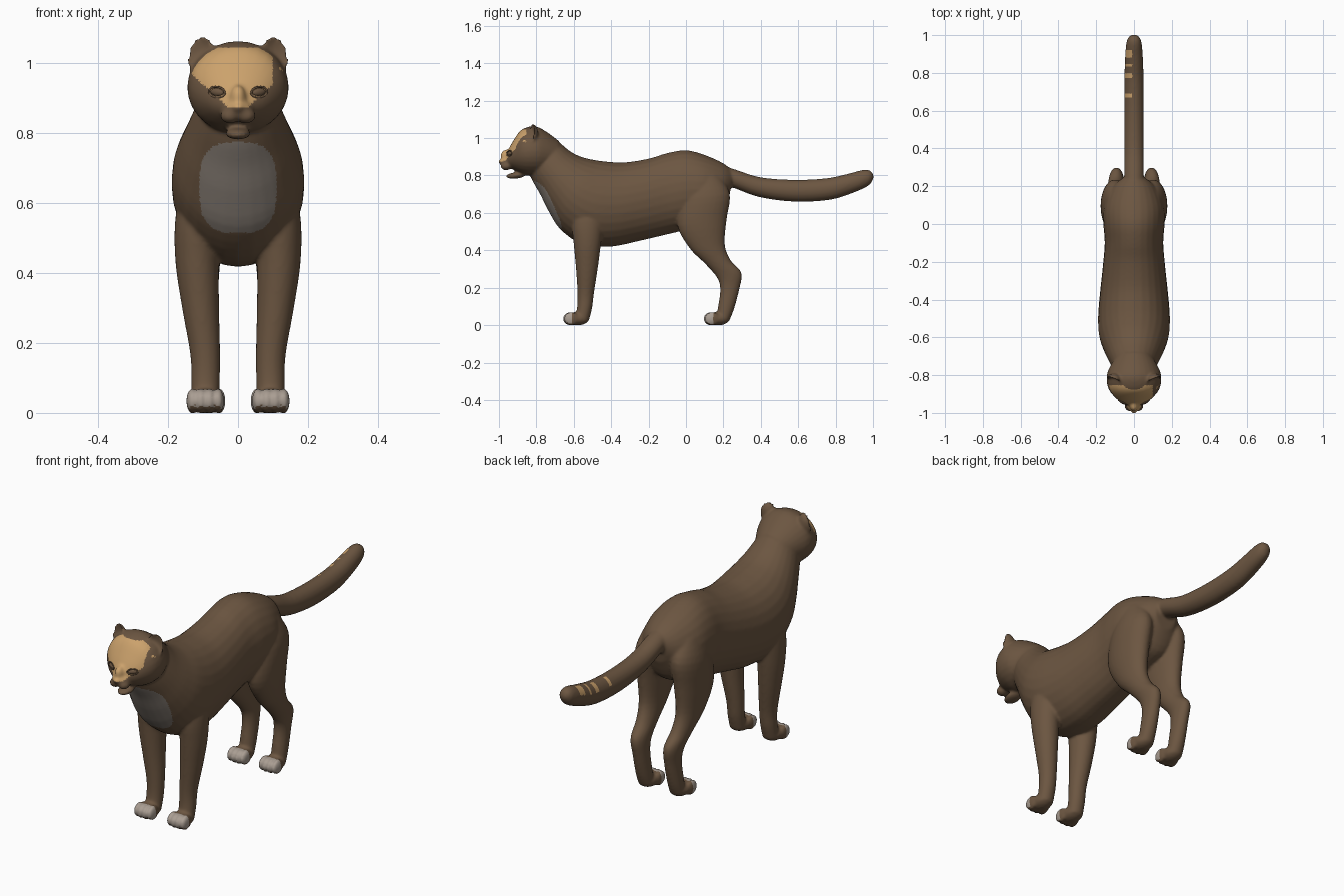
import bpy, bmesh, math
from mathutils import Vector, Matrix
from mathutils.bvhtree import BVHTree

cube = bpy.data.objects.get("Cube")
if cube:
    bpy.data.objects.remove(cube)


def material(name, rgb):
    m = bpy.data.materials.new(name)
    m.use_nodes = True
    m.diffuse_color = (*rgb, 1)
    m.node_tree.nodes["Principled BSDF"].inputs["Base Color"].default_value = (*rgb, 1)
    return m


brown = material("brown fur", (0.150, 0.093, 0.053))
tan = material("tan fur", (0.60, 0.36, 0.15))
grey = material("grey chest fur", (0.24, 0.205, 0.175))
pale = material("pale toe fur", (0.40, 0.34, 0.29))


def catmull(rings, steps=4):
    """Smooth a list of ring tuples with a Catmull-Rom curve."""
    out = []
    for i in range(len(rings) - 1):
        quad = [rings[max(i - 1, 0)], rings[i], rings[i + 1], rings[min(i + 2, len(rings) - 1)]]
        for s in range(steps):
            t = s / steps
            out.append([b + 0.5 * t * (c - a + t * (2 * a - 5 * b + 4 * c - d + t * (3 * (b - c) + d - a)))
                        for a, b, c, d in zip(*quad)])
    return out + [list(rings[-1])]


def loft(bm, rings, sides=28):
    """Skin ellipses; each ring is (y1, z1, y2, z2, half width, centre x)."""
    loops = []
    for y1, z1, y2, z2, w, x in catmull(rings):
        mid, arm = Vector((x, (y1 + y2) / 2, (z1 + z2) / 2)), Vector((0, (y1 - y2) / 2, (z1 - z2) / 2))
        angles = [math.tau * k / sides for k in range(sides)]
        loops.append([bm.verts.new(mid + arm * math.cos(a) + Vector((w * math.sin(a), 0, 0))) for a in angles])
    for p, q in zip(loops, loops[1:]):
        for k in range(sides):
            n = (k + 1) % sides
            bm.faces.new((p[k], p[n], q[n], q[k]))
    bm.faces.new(loops[0])
    bm.faces.new(loops[-1][::-1])


def blob(bm, centre, radii, turn=Matrix.Identity(4), hollow=False):
    """Ellipsoid; hollow pushes the front half back to make a cup."""
    verts = bmesh.ops.create_uvsphere(bm, u_segments=24, v_segments=16, radius=1)["verts"]
    for v in verts:
        if hollow and v.co.y < 0:
            v.co.y *= -0.45
        v.co = Vector(centre) + turn @ Vector(a * b for a, b in zip(v.co, radii))


def paw(bm, x, y):
    """Foot pad with four toes; y is the front tip of the toes."""
    blob(bm, (x, y + 0.078, 0.034), (0.048, 0.066, 0.036))
    for k in (-1.5, -0.5, 0.5, 1.5):
        blob(bm, (x + k * 0.025, y + 0.04 + abs(k) * 0.006, 0.034), (0.0165, 0.04, 0.036))


bm = bmesh.new()

# Neck, chest, belly and rump
loft(bm, [(*r, 0) for r in (
    (-0.74, 1.02, -0.85, 0.84, 0.09), (-0.68, 0.98, -0.82, 0.77, 0.115),
    (-0.62, 0.93, -0.78, 0.70, 0.14), (-0.56, 0.90, -0.735, 0.61, 0.165),
    (-0.50, 0.885, -0.67, 0.51, 0.185), (-0.43, 0.875, -0.55, 0.43, 0.19),
    (-0.33, 0.87, -0.40, 0.42, 0.18), (-0.20, 0.89, -0.25, 0.45, 0.165),
    (-0.10, 0.92, -0.10, 0.485, 0.155), (0.0, 0.935, 0.0, 0.51, 0.162),
    (0.10, 0.91, 0.09, 0.54, 0.16), (0.20, 0.865, 0.18, 0.58, 0.12),
    (0.255, 0.82, 0.23, 0.68, 0.06))])

# Tail
loft(bm, [(*r, 0) for r in (
    (0.15, 0.87, 0.17, 0.75, 0.05), (0.27, 0.83, 0.25, 0.735, 0.052), (0.40, 0.79, 0.39, 0.685, 0.052),
    (0.58, 0.777, 0.58, 0.66, 0.052), (0.75, 0.785, 0.77, 0.67, 0.051), (0.87, 0.81, 0.90, 0.71, 0.047),
    (0.945, 0.83, 0.975, 0.745, 0.04), (0.98, 0.828, 0.998, 0.775, 0.028), (0.997, 0.815, 1.004, 0.795, 0.01))])

# Skull
loft(bm, [(*r, 0) for r in (
    (-0.957, 0.925, -0.957, 0.85, 0.045), (-0.93, 0.975, -0.925, 0.832, 0.09),
    (-0.89, 1.035, -0.88, 0.81, 0.128), (-0.85, 1.058, -0.84, 0.80, 0.143),
    (-0.80, 1.062, -0.79, 0.80, 0.143), (-0.74, 1.03, -0.75, 0.81, 0.122),
    (-0.68, 0.985, -0.70, 0.82, 0.09))])

# Muzzle, nose bridge, nose tip and jaw
blob(bm, (0, -0.945, 0.868), (0.045, 0.05, 0.034))
blob(bm, (0, -0.955, 0.90), (0.024, 0.035, 0.04), Matrix.Rotation(0.5, 4, "X"))
blob(bm, (0, -0.985, 0.874), (0.019, 0.019, 0.013))
blob(bm, (0, -0.91, 0.800), (0.036, 0.053, 0.017), Matrix.Rotation(0.1, 4, "X"))

for side in (-1, 1):
    # Whisker pad and brow
    blob(bm, (side * 0.023, -0.962, 0.85), (0.028, 0.03, 0.022))
    # Cupped ear
    turn = Matrix.Rotation(side * 0.35, 4, "Z") @ Matrix.Rotation(-0.15, 4, "X")
    blob(bm, (side * 0.108, -0.835, 1.018), (0.043, 0.045, 0.062), turn, hollow=True)
    # Foreleg
    loft(bm, [(*r[:4], r[5], side * r[4]) for r in (
        (-0.59, 0.68, -0.42, 0.68, 0.11, 0.05), (-0.61, 0.55, -0.44, 0.55, 0.118, 0.062),
        (-0.60, 0.43, -0.455, 0.43, 0.117, 0.062), (-0.588, 0.30, -0.472, 0.30, 0.107, 0.053),
        (-0.58, 0.17, -0.492, 0.17, 0.094, 0.043), (-0.583, 0.09, -0.502, 0.09, 0.093, 0.041),
        (-0.60, 0.02, -0.52, 0.02, 0.094, 0.04))])
    paw(bm, side * 0.094, -0.662)
    # Hind leg
    loft(bm, [(*r[:4], r[5], side * r[4]) for r in (
        (0.01, 0.80, 0.18, 0.80, 0.09, 0.05), (-0.03, 0.67, 0.235, 0.70, 0.10, 0.074),
        (-0.045, 0.53, 0.217, 0.56, 0.105, 0.068), (0.02, 0.41, 0.208, 0.43, 0.105, 0.053),
        (0.10, 0.33, 0.24, 0.345, 0.10, 0.044), (0.165, 0.255, 0.297, 0.28, 0.094, 0.039),
        (0.183, 0.19, 0.285, 0.19, 0.09, 0.036), (0.17, 0.09, 0.255, 0.08, 0.09, 0.038),
        (0.16, 0.02, 0.23, 0.02, 0.09, 0.038))])
    paw(bm, side * 0.09, 0.09)

# Fuse the parts into one smooth skin
bmesh.ops.recalc_face_normals(bm, faces=bm.faces)
mesh = bpy.data.meshes.new("rough_form")
bm.to_mesh(mesh)
bm.free()
body = bpy.data.objects.new("cat_body", mesh)
bpy.context.collection.objects.link(body)
fuse = body.modifiers.new("fuse", "REMESH")
fuse.mode, fuse.voxel_size = "VOXEL", 0.0068
soft = body.modifiers.new("soften", "SMOOTH")
soft.factor, soft.iterations = 0.5, 7
bpy.context.view_layer.update()
skin = bpy.data.meshes.new_from_object(body.evaluated_get(bpy.context.evaluated_depsgraph_get()))
body.modifiers.clear()
body.data = skin
skin.name = "cat_body"
bpy.data.meshes.remove(mesh)
for v in skin.vertices:
    v.co.z = max(v.co.z, 0)
skin.materials.clear()
for m in (brown, tan, grey, pale):
    skin.materials.append(m)


def fur(c, n):
    """Coat colour index by place and direction."""
    x, y, z = c
    if y < -0.6 and 0.45 < z < 0.8 and n.y < -0.1:
        return 2 if abs(x / 0.11) ** 3 + abs((z - 0.645) / 0.13) ** 3 < 1 else 0
    if z < 0.072 and n.z > -0.5 and (y < -0.61 or 0.05 < y < 0.145):
        return 3
    if y < -0.855 and z > 0.87 and n.y < -0.1:
        low = 0.872 + max(0, abs(x) - 0.025) * 0.9
        mask = -0.14 < x < 0.1 and low < z < 1.045 - max(0, abs(x) - 0.06) * 0.5
        ear = x > 0.118 and 0.98 < z < 1.06 and n.y < -0.3
        return int(mask or ear)
    if y > 0.6 and -0.048 < x < -0.008 and n.z > 0.2:
        return int(any(abs(y - s) < w for s, w in ((0.68, 0.011), (0.785, 0.013), (0.84, 0.006), (0.9, 0.02))))
    return 0


for p in skin.polygons:
    p.material_index = fur(p.center, p.normal)
    p.use_smooth = True

# Almond eyes with lids, set onto the face
tree = BVHTree.FromPolygons([v.co for v in skin.vertices], [p.vertices for p in skin.polygons])
for side, name in ((-1, "right_eye"), (1, "left_eye")):
    spot, normal, _, _ = tree.ray_cast(Vector((side * 0.06, -2, 0.918)), Vector((0, 1, 0)))
    turn = Matrix.Rotation(side * 0.5, 4, "Z") @ Matrix.Rotation(side * -0.12, 4, "Y")
    bm = bmesh.new()
    blob(bm, spot, (0.021, 0.008, 0.011), turn)
    tube = 0.003
    rings = []
    for k in range(24):
        a = math.tau * k / 24
        rim = Vector((0.026 * math.cos(a), -0.001, 0.015 * math.sin(a)))
        out = Vector((math.cos(a), 0, math.sin(a)))
        rings.append([bm.verts.new(spot + turn @ (rim + tube * (out * math.cos(b) + Vector((0, math.sin(b), 0)))))
                      for b in (math.tau * j / 8 for j in range(8))])
    for k in range(24):
        p, q = rings[k - 1], rings[k]
        for j in range(8):
            bm.faces.new((p[j - 1], p[j], q[j], q[j - 1]))
    bmesh.ops.recalc_face_normals(bm, faces=bm.faces)
    for f in bm.faces:
        f.smooth = True
    eye = bpy.data.meshes.new(name)
    bm.to_mesh(eye)
    bm.free()
    eye.materials.append(brown)
    bpy.context.collection.objects.link(bpy.data.objects.new(name, eye))
